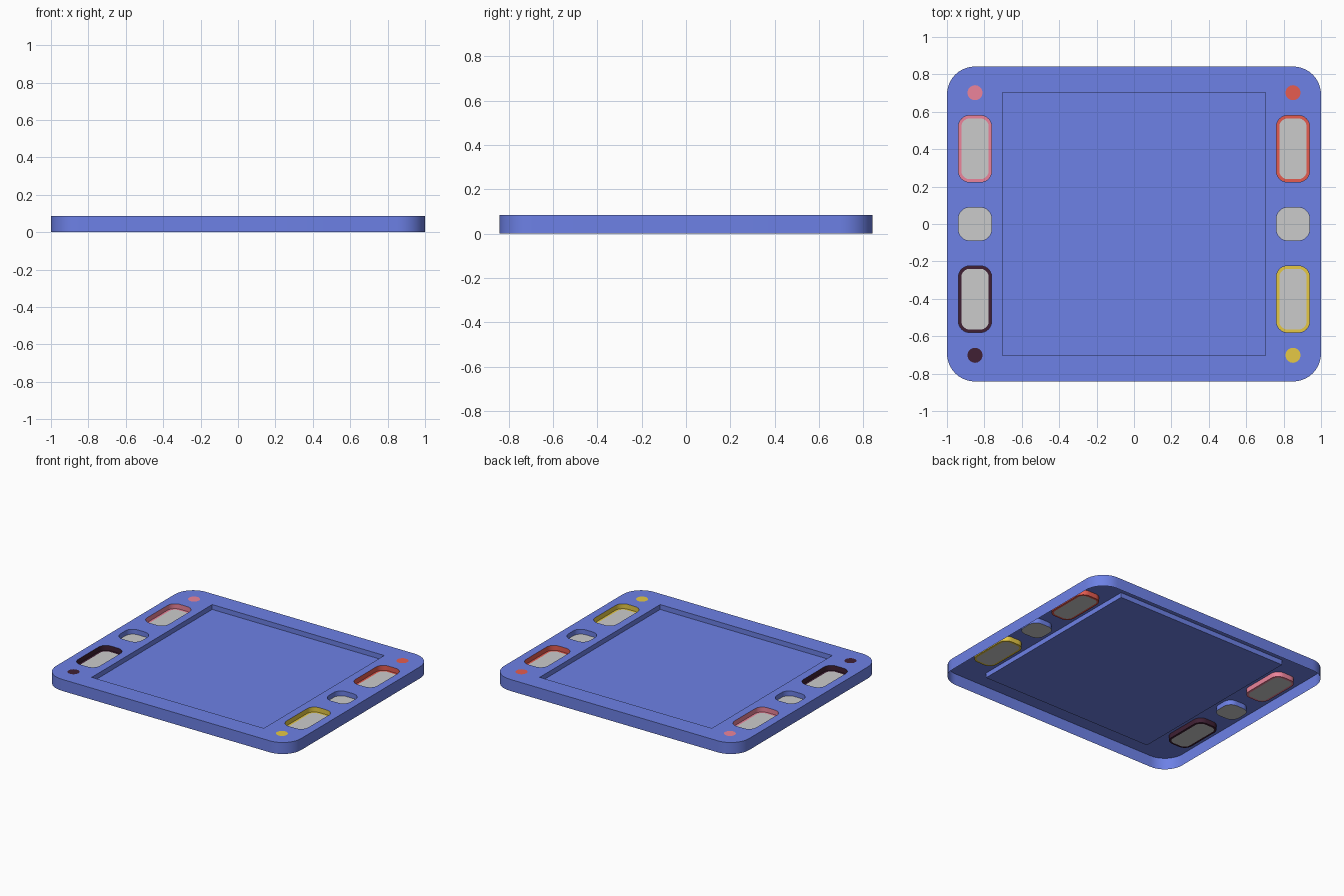
import bpy, bmesh, math

if "Cube" in bpy.data.objects:
    bpy.data.objects.remove(bpy.data.objects["Cube"])

H = 0.085          # top of tray
DEPTH = 0.036      # depth of recess and wells
SEG = 10           # segments per rounded corner


def material(name, rgb):
    m = bpy.data.materials.new(name)
    m.diffuse_color = (*rgb, 1)
    m.use_nodes = True
    m.node_tree.nodes["Principled BSDF"].inputs["Base Color"].default_value = m.diffuse_color
    return m


blue = material("blue", (0.153, 0.219, 0.79))
pink = material("pink", (0.84, 0.231, 0.328))
red = material("red", (0.79, 0.107, 0.08))
dark = material("dark", (0.05, 0.0144, 0.034))
yellow = material("yellow", (0.79, 0.584, 0.06))


def rounded(cx, cy, hx, hy, r):
    """Counter-clockwise outline of a rounded rectangle."""
    corners = ((1, 1), (-1, 1), (-1, -1), (1, -1))
    if r == 0:
        return [(cx + sx * hx, cy + sy * hy) for sx, sy in corners]
    pts = []
    for i, (sx, sy) in enumerate(corners):
        for k in range(SEG + 1):
            a = math.pi / 2 * (i + k / SEG)
            pts.append((cx + sx * (hx - r) + r * math.cos(a), cy + sy * (hy - r) + r * math.sin(a)))
    return pts


def ring(bm, pts, z):
    return [bm.verts.new((x, y, z)) for x, y in pts]


def bridge(bm, a, b):
    n = len(a)
    for i in range(n):
        j = (i + 1) % n
        bm.faces.new((a[i], a[j], b[j], b[i]))


def finish(bm, name, mat=None):
    me = bpy.data.meshes.new(name)
    bm.to_mesh(me)
    bm.free()
    ob = bpy.data.objects.new(name, me)
    bpy.context.collection.objects.link(ob)
    if mat:
        me.materials.append(mat)
    bpy.ops.object.select_all(action='DESELECT')
    ob.select_set(True)
    bpy.context.view_layer.objects.active = ob
    bpy.ops.object.shade_smooth_by_angle(angle=math.radians(35))
    return ob


# wells: name, centre, half height, width of coloured floor border, colour
WELLS = []
for sx, side in ((-1, "left"), (1, "right")):
    for sy, end in ((1, "back"), (-1, "front")):
        col = {(-1, 1): pink, (1, 1): red, (-1, -1): dark, (1, -1): yellow}[sx, sy]
        WELLS.append((f"{side}_{end}", sx * 0.85, sy * 0.402, 0.178, 0.016, col))
    WELLS.append((f"{side}_middle", sx * 0.85, 0.0, 0.088, 0.0, blue))

# tray shell: outer wall, pierced top and sunken square panel
bm = bmesh.new()
outline = rounded(0, 0, 1.0, 0.842, 0.15)
top, base = ring(bm, outline, H), ring(bm, outline, 0)
square = rounded(0, 0, 0.702, 0.702, 0)
lip, floor = ring(bm, square, H), ring(bm, square, H - DEPTH)
loops = [top, lip] + [ring(bm, rounded(x, y, 0.089, hy, 0.06), H) for _, x, y, hy, _, _ in WELLS]
edges = []
for lp in loops:
    for i, v in enumerate(lp):
        w = lp[(i + 1) % len(lp)]
        edges.append(bm.edges.get((v, w)) or bm.edges.new((v, w)))
bmesh.ops.triangle_fill(bm, use_beauty=True, use_dissolve=False, edges=edges, normal=(0, 0, 1))
bridge(bm, base, top)
bridge(bm, lip, floor)
bm.faces.new(floor)
bmesh.ops.recalc_face_normals(bm, faces=bm.faces)
if max(bm.faces, key=lambda f: f.calc_area()).normal.z < 0:
    bmesh.ops.reverse_faces(bm, faces=bm.faces)
finish(bm, "tray", blue)

# well walls with coloured floor border, and grey floors
for name, x, y, hy, inset, col in WELLS:
    rim = rounded(x, y, 0.089, hy, 0.06)
    pad = rounded(x, y, 0.089 - inset, hy - inset, 0.06 - inset)
    bm = bmesh.new()
    low = ring(bm, rim, H - DEPTH)
    bridge(bm, ring(bm, rim, H), low)
    if inset:
        bridge(bm, low, ring(bm, pad, H - DEPTH))
    finish(bm, name + "_well_wall", col)
    bm = bmesh.new()
    bm.faces.new(ring(bm, pad, H - DEPTH))
    finish(bm, name + "_well_floor")

# coloured corner dots
for name, x, y, hy, inset, col in WELLS:
    if inset:
        bm = bmesh.new()
        bmesh.ops.create_circle(bm, cap_ends=True, segments=32, radius=0.04)
        bmesh.ops.translate(bm, verts=bm.verts, vec=(x, math.copysign(0.702, y), H + 0.001))
        finish(bm, name + "_dot", col)
